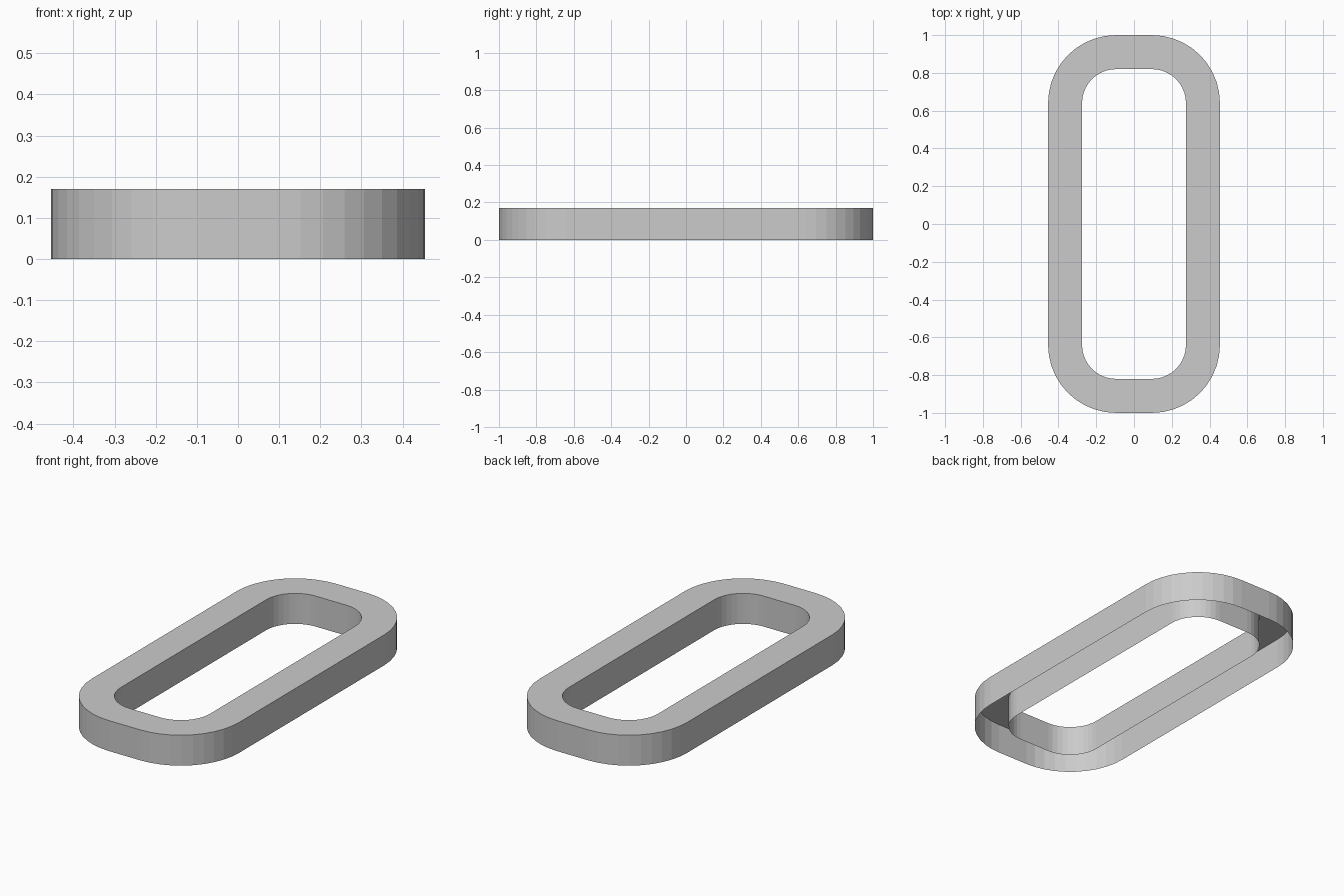
import bpy, bmesh
from math import cos, sin, pi

if "Cube" in bpy.data.objects:
    bpy.data.objects.remove(bpy.data.objects["Cube"])

CX, CY = 0.095, 0.64      # corner arc centre
R_OUT, R_IN = 0.36, 0.18  # outer and inner corner radii
HEIGHT = 0.17
SEGS = 10                 # facets per corner


def rounded_loop(bm, radius, z):
    """Closed vertex loop of a rounded rectangle, counter-clockwise."""
    verts = []
    for q, (sx, sy) in enumerate([(1, 1), (-1, 1), (-1, -1), (1, -1)]):
        for i in range(SEGS + 1):
            a = (q + i / SEGS) * pi / 2
            verts.append(bm.verts.new((sx * CX + radius * cos(a),
                                       sy * CY + radius * sin(a), z)))
    return verts


def bridge(bm, a, b):
    n = len(a)
    for i in range(n):
        j = (i + 1) % n
        bm.faces.new((a[i], a[j], b[j], b[i]))


# Open-bottomed ring: outer wall, top face, inner wall
bm = bmesh.new()
loops = [rounded_loop(bm, r, z) for r, z in
         [(R_OUT, 0), (R_OUT, HEIGHT), (R_IN, HEIGHT), (R_IN, 0)]]
for lower, upper in zip(loops, loops[1:]):
    bridge(bm, lower, upper)

mesh = bpy.data.meshes.new("oblong_ring")
bm.to_mesh(mesh)
bm.free()
ring = bpy.data.objects.new("oblong_ring", mesh)
bpy.context.collection.objects.link(ring)
